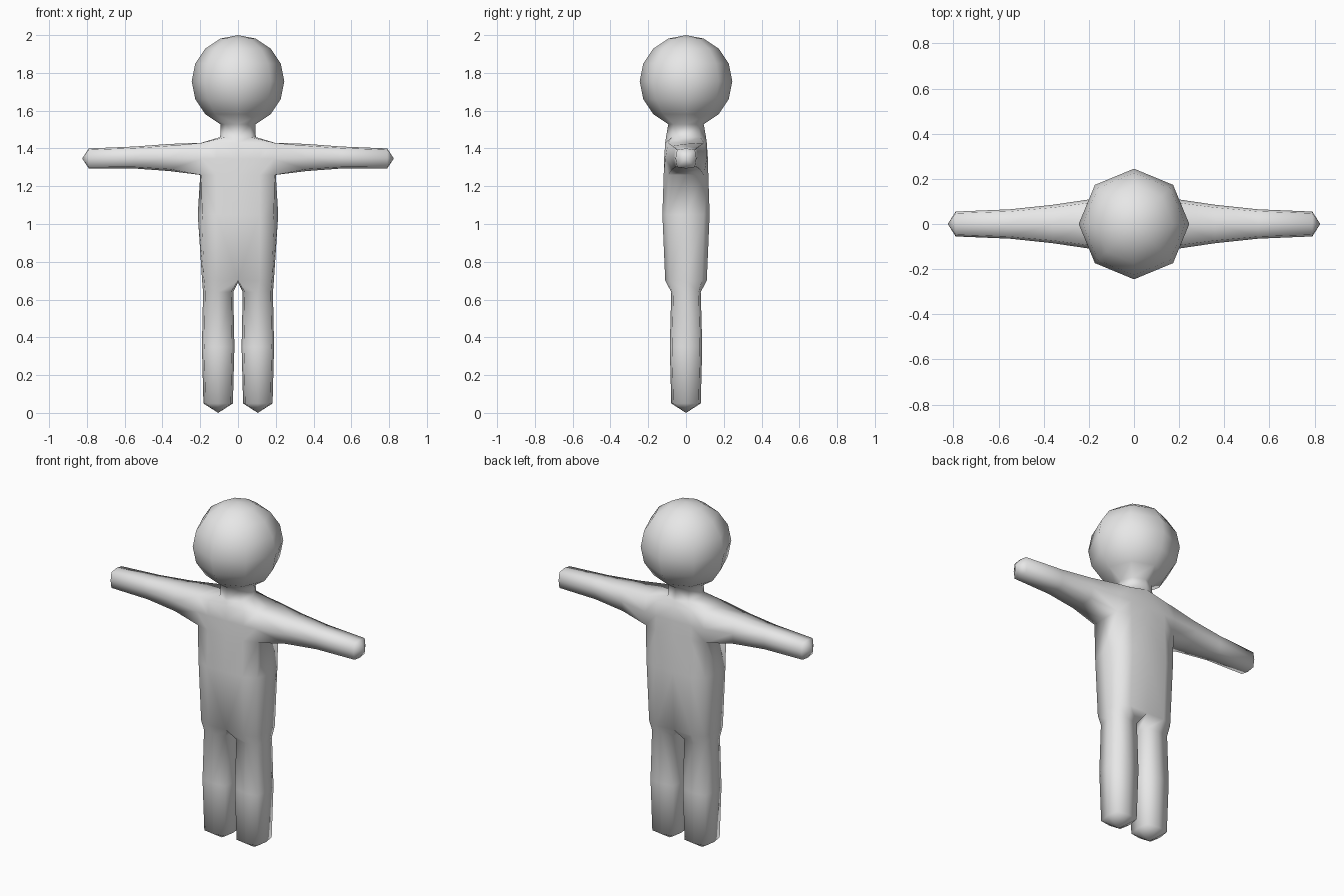
import bpy, bmesh, math

if "Cube" in bpy.data.objects:
    bpy.data.objects.remove(bpy.data.objects["Cube"])

bm = bmesh.new()
# Eight points around a soft square, used for every arm and leg section
C = 0.86
SECTION = [(-C, -C), (0, -1), (C, -C), (1, 0), (C, C), (0, 1), (-C, C), (-1, 0)]


def face(*verts):
    unique = list(dict.fromkeys(v for v in verts if v))
    if len(unique) > 2:
        bm.faces.new(unique)


def bridge(a, b, closed=False, skip=()):
    n = len(a)
    for i in range(n if closed else n - 1):
        if i not in skip:
            j = (i + 1) % n
            face(a[i], a[j], b[j], b[i])


def limb(base, rings, tip):
    """Continue an open loop through rings and close it on a point."""
    for pts in rings:
        ring = [bm.verts.new(p) for p in pts]
        bridge(base, ring, True)
        base = ring
    end = bm.verts.new(tip)
    for i in range(8):
        face(base[i], base[(i + 1) % 8], end)


def torso_ring(z, side, depth, corner_x, corner_y, open_side=False):
    pts = [(0, -depth), (0.115, -depth), (corner_x, -corner_y), (side, 0),
           (corner_x, corner_y), (0.115, depth), (0, depth)]
    return [None if open_side and i == 3 else bm.verts.new((x, y, z))
            for i, (x, y) in enumerate(pts)]


# Torso, right half: z, side, depth, corner x, corner y
hips = torso_ring(0.70, 0.19, 0.11, 0.18, 0.085)
belly = torso_ring(1.05, 0.213, 0.125, 0.19, 0.095)
armpit = torso_ring(1.26, 0.20, 0.118, 0.195, 0.095)
chest = torso_ring(1.345, 0.20, 0.116, 0.19, 0.11, True)
shoulder = torso_ring(1.43, 0.195, 0.11, 0.19, 0.095)
bridge(hips, belly)
bridge(belly, armpit)
bridge(armpit, chest, skip=(2, 3))
bridge(chest, shoulder, skip=(2, 3))

# Arm, grown from the gap in the side of the chest
arm_base = [armpit[2], armpit[3], armpit[4], chest[4],
            shoulder[4], shoulder[3], shoulder[2], chest[2]]
arm_rings = [[(x, y * ry, zc + z * rz) for y, z in SECTION]
             for x, ry, zc, rz in [(0.36, 0.085, 1.352, 0.072),
                                   (0.55, 0.065, 1.352, 0.058),
                                   (0.79, 0.055, 1.347, 0.053)]]
limb(arm_base, arm_rings, (0.825, 0, 1.347))

# Leg, grown from half of the hips and a crotch point
crotch = bm.verts.new((0, 0, 0.69))
leg_rings = [[(0.105 + x * rx, y * ry, z) for x, y in SECTION]
             for z, rx, ry in [(0.64, 0.08, 0.078), (0.35, 0.086, 0.086),
                               (0.05, 0.078, 0.078)]]
limb(hips + [crotch], leg_rings, (0.105, 0, 0))


def round_ring(z, rx, ry):
    return [bm.verts.new((rx * math.cos(t) if 0 < k < 4 else 0, ry * math.sin(t), z))
            for k in range(5) for t in [math.radians(-90 + 45 * k)]]


# Neck
neck = round_ring(1.46, 0.094, 0.106)
bridge(shoulder, [neck[i] for i in (0, 1, 1, 2, 3, 3, 4)])

# Head: eight sides and eight bands, open at the neck
R, ZC = 0.245, 1.755
last = neck
for k in range(1, 8):
    a = math.pi * k / 8
    ring = round_ring(ZC - R * math.cos(a), R * math.sin(a), R * math.sin(a))
    bridge(last, ring)
    last = ring
crown = bm.verts.new((0, 0, ZC + R))
for i in range(4):
    face(last[i], last[i + 1], crown)

# Mirror to the left half and weld the centre line
bmesh.ops.mirror(bm, geom=bm.verts[:] + bm.edges[:] + bm.faces[:], axis='X', merge_dist=0.0005)
bmesh.ops.remove_doubles(bm, verts=bm.verts[:], dist=0.0005)
bmesh.ops.recalc_face_normals(bm, faces=bm.faces[:])
for f in bm.faces:
    f.smooth = True

mesh = bpy.data.meshes.new("figure_body")
bm.to_mesh(mesh)
bm.free()
grey = bpy.data.materials.new("plain_grey")
grey.diffuse_color = (0.8, 0.8, 0.8, 1)
grey.use_nodes = True
grey.node_tree.nodes["Principled BSDF"].inputs["Base Color"].default_value = grey.diffuse_color
mesh.materials.append(grey)
bpy.context.collection.objects.link(bpy.data.objects.new("figure_body", mesh))
